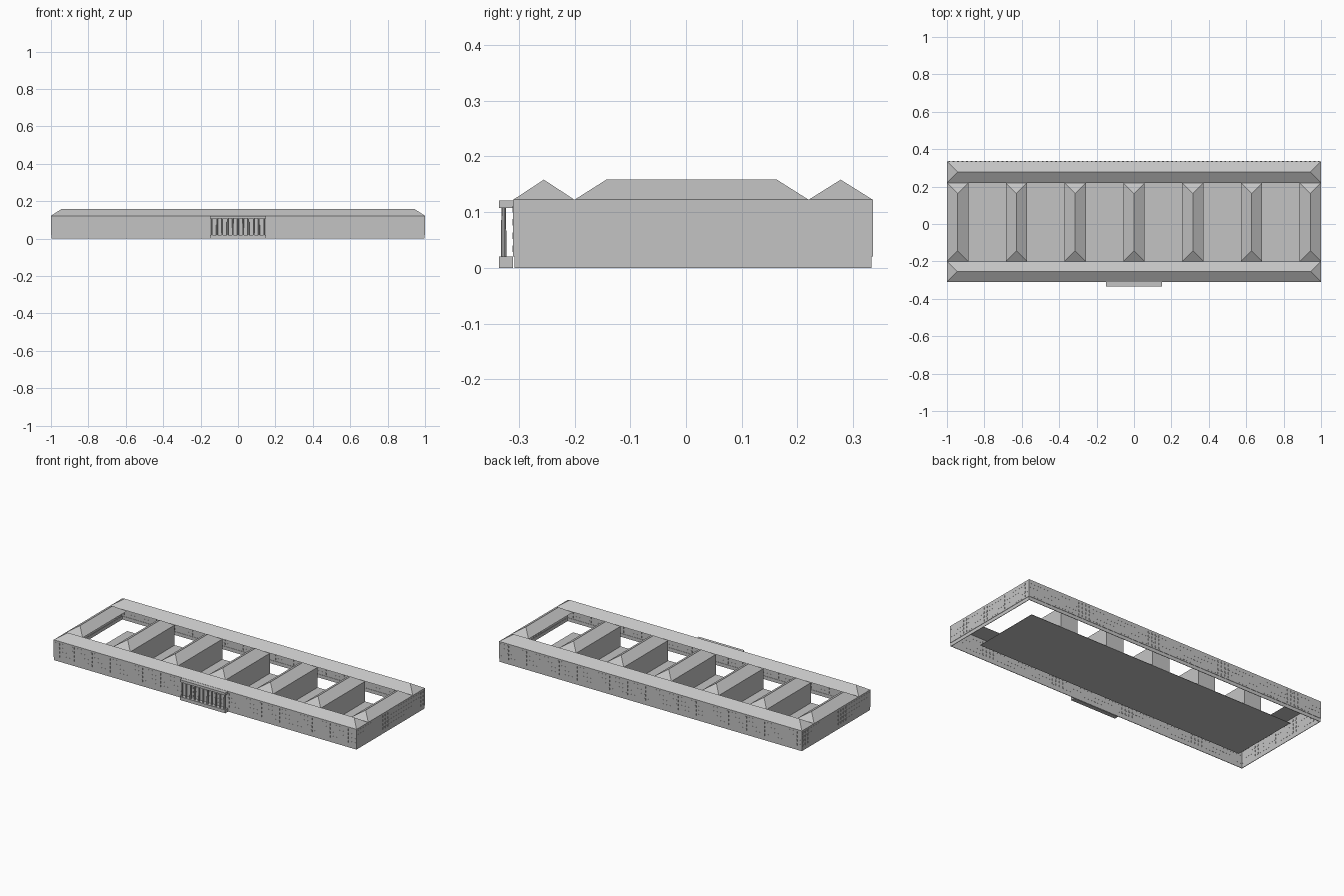
import bpy
import bmesh

if "Cube" in bpy.data.objects:
    bpy.data.objects.remove(bpy.data.objects["Cube"], do_unlink=True)

stone = bpy.data.materials.new("stone_grey")
stone.use_nodes = True
stone.diffuse_color = (0.55, 0.55, 0.55, 1)
stone.node_tree.nodes["Principled BSDF"].inputs["Base Color"].default_value = (0.55, 0.55, 0.55, 1)

# Overall plan: two long ranges joined by seven cross wings
FRONT, FRONT_IN, BACK_IN, BACK = -0.31, -0.2, 0.22, 0.335
EAVE, RIDGE, PLINTH = 0.122, 0.158, 0.02
WING = 0.057
PITCH = (1 - WING) / 3
THICK = 0.003


def finish(name, bm):
    bmesh.ops.recalc_face_normals(bm, faces=bm.faces)
    mesh = bpy.data.meshes.new(name)
    bm.to_mesh(mesh)
    bm.free()
    mesh.materials.append(stone)
    obj = bpy.data.objects.new(name, mesh)
    bpy.context.collection.objects.link(obj)
    return obj


def add_box(bm, x0, x1, y0, y1, z0, z1):
    verts = bmesh.ops.create_cube(bm, size=1)["verts"]
    for v in verts:
        v.co = ((x0 + x1) / 2 + v.co.x * (x1 - x0),
                (y0 + y1) / 2 + v.co.y * (y1 - y0),
                (z0 + z1) / 2 + v.co.z * (z1 - z0))


def box(name, *extents):
    bm = bmesh.new()
    add_box(bm, *extents)
    return finish(name, bm)


def hip_roof(name, x0, x1, y0, y1):
    """Closed hipped roof with its ridge along the longer side."""
    bm = bmesh.new()
    base = [bm.verts.new((x, y, EAVE)) for x, y in ((x0, y0), (x1, y0), (x1, y1), (x0, y1))]
    cx, cy = (x0 + x1) / 2, (y0 + y1) / 2
    if x1 - x0 > y1 - y0:
        h = (y1 - y0) / 2
        a, b = bm.verts.new((x0 + h, cy, RIDGE)), bm.verts.new((x1 - h, cy, RIDGE))
        tops = ((a, b), (b,), (b, a), (a,))
    else:
        h = (x1 - x0) / 2
        a, b = bm.verts.new((cx, y0 + h, RIDGE)), bm.verts.new((cx, y1 - h, RIDGE))
        tops = ((a,), (a, b), (b,), (b, a))
    bm.faces.new(base)
    for i, top in enumerate(tops):
        bm.faces.new([base[i], base[(i + 1) % 4], *reversed(top)])
    return finish(name, bm)


# Courtyard floor
inner = 1 - 2 * WING
box("courtyard_floor", -inner, inner, FRONT_IN, BACK_IN, 0, 0.002)

# Outer walls: thin shells, open towards the courtyards, over a recessed plinth
for part, inset, z0, z1 in (("plinth", 0.002, 0, PLINTH), ("wall", 0, PLINTH, EAVE)):
    x, y0, y1 = 1 - inset, FRONT + inset, BACK - inset
    box("front_" + part, -x, x, y0, y0 + THICK, z0, z1)
    box("back_" + part, -x, x, y1 - THICK, y1, z0, z1)
    box("left_" + part, x - THICK, x, y0 + THICK, y1 - THICK, z0, z1)
    box("right_" + part, -x, -x + THICK, y0 + THICK, y1 - THICK, z0, z1)

# Windows: four storeys of small plates showing on both faces of the walls
ROWS = [0.034 + 0.0237 * i for i in range(4)]
W, H, PROUD = 0.005, 0.006, 0.0008


def windows(name, start, end, count, wall, along_x):
    bm = bmesh.new()
    step = (end - start) / count
    for i in range(count):
        c = start + (i + 0.5) * step
        span, depth = (c - W, c + W), (wall - PROUD, wall + THICK + PROUD)
        for z in ROWS:
            pair = span + depth if along_x else depth + span
            add_box(bm, *pair, z - H, z + H)
    return finish(name, bm)


windows("front_windows", -1, 1, 84, FRONT, True)
windows("back_windows", -1, 1, 84, BACK - THICK, True)
windows("left_windows", FRONT, BACK, 27, 1 - THICK, False)
windows("right_windows", FRONT, BACK, 27, -1, False)

# Long roofs
hip_roof("front_roof", -1, 1, FRONT, FRONT_IN)
hip_roof("back_roof", -1, 1, BACK_IN, BACK)

# Cross wings: roofs on all seven, solid bodies under the five inner ones
for i in range(-3, 4):
    x = i * PITCH
    hip_roof(f"wing_roof_{i + 4}", x - WING, x + WING, FRONT_IN, BACK_IN)
    if abs(i) < 3:
        box(f"wing_body_{i + 4}", x - WING, x + WING, FRONT_IN, BACK_IN, 0.002, EAVE)

# Portico: steps, entablature and a row of columns
PORCH, HALF = -0.335, 0.15
box("portico_base", -HALF, HALF, PORCH, FRONT, 0, PLINTH)
box("portico_entablature", -HALF, HALF, PORCH, FRONT, 0.107, 0.121)
bm = bmesh.new()
for i in range(11):
    ring = bmesh.ops.create_cone(bm, cap_ends=True, segments=10, radius1=0.005,
                                 radius2=0.0042, depth=0.087)["verts"]
    bmesh.ops.translate(bm, verts=ring, vec=(-0.14 + 0.028 * i, -0.327, 0.0635))
finish("portico_columns", bm)
